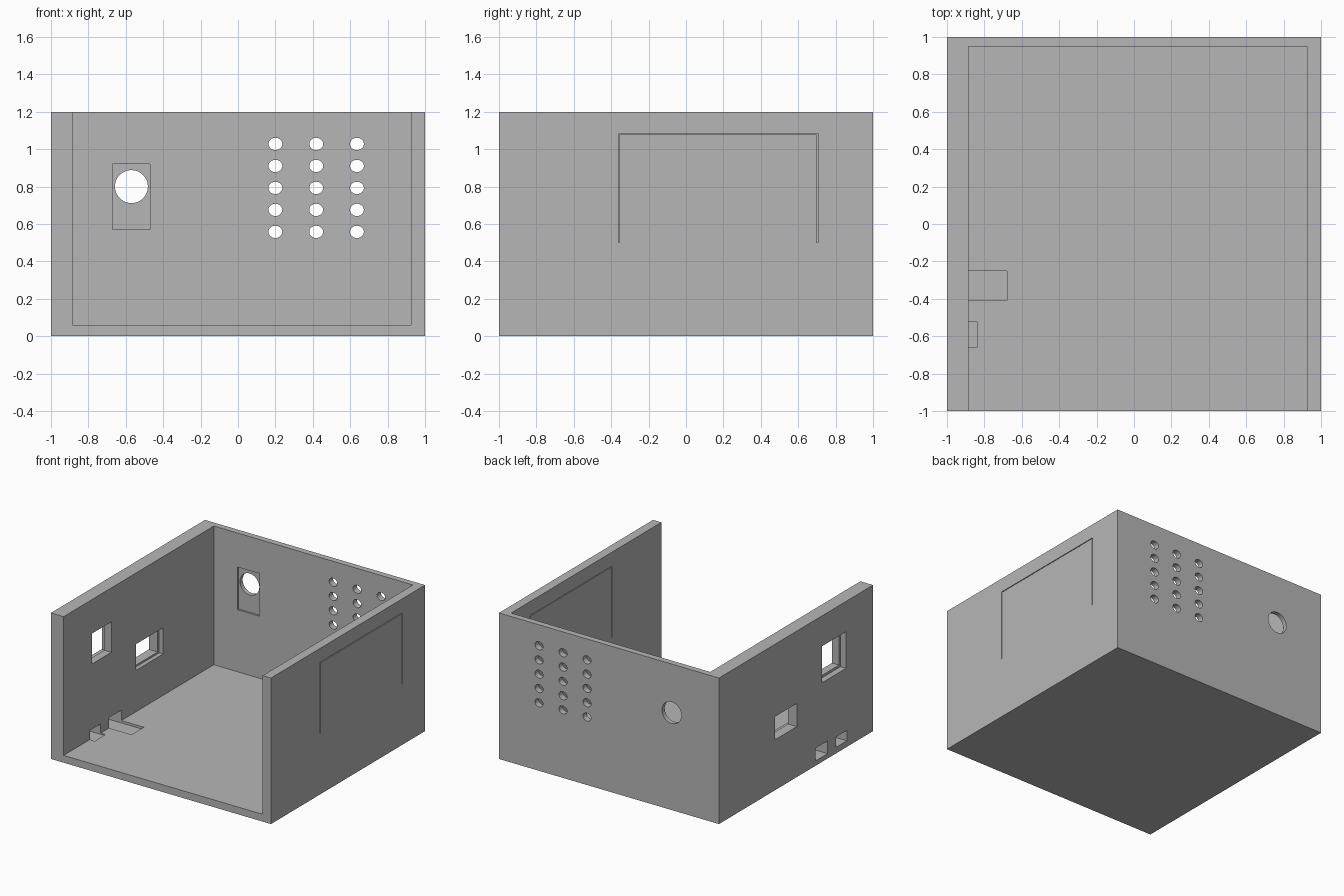
import bpy
import math

if "Cube" in bpy.data.objects:
    bpy.data.objects.remove(bpy.data.objects["Cube"], do_unlink=True)

grey = bpy.data.materials.new("plain_grey")
grey.use_nodes = True
grey.diffuse_color = (0.47, 0.47, 0.47, 1)
grey.node_tree.nodes["Principled BSDF"].inputs["Base Color"].default_value = (0.47, 0.47, 0.47, 1)


def box(name, x, y, z):
    """Box spanning the given (low, high) ranges."""
    spans = (x, y, z)
    bpy.ops.mesh.primitive_cube_add(size=1, location=[(a + b) / 2 for a, b in spans])
    ob = bpy.context.object
    ob.name = name
    ob.scale = [b - a for a, b in spans]
    bpy.ops.object.transform_apply(location=False, rotation=False, scale=True)
    return ob


def cut(cutter):
    """Subtract the cutter from the case and remove it."""
    cutter.hide_render = True
    mod = case.modifiers.new("cut", 'BOOLEAN')
    mod.operation = 'DIFFERENCE'
    mod.solver = 'EXACT'
    mod.object = cutter
    bpy.context.view_layer.objects.active = case
    bpy.ops.object.modifier_apply(modifier=mod.name)
    bpy.data.objects.remove(cutter, do_unlink=True)


def cut_box(name, x, y, z):
    cut(box(name, x, y, z))


def cut_hole(name, x, z, rx, rz, sides):
    """Elliptical hole through the back wall."""
    bpy.ops.mesh.primitive_cylinder_add(vertices=sides, radius=1, depth=0.4,
                                        location=(x, 1, z), rotation=(math.pi / 2, 0, 0))
    ob = bpy.context.object
    ob.name = name
    ob.scale = (rx, rz, 1)
    bpy.ops.object.transform_apply(location=False, rotation=True, scale=True)
    cut(ob)


# Case open at the top and the front
LEFT, RIGHT, BACK, FLOOR = -0.885, 0.925, 0.95, 0.06
case = box("case", (-1, 1), (-1, 1), (0, 1.2))
case.data.materials.clear()
case.data.materials.append(grey)
cut_box("cavity", (LEFT, RIGHT), (-1.1, BACK), (FLOOR, 1.3))

# Back wall: recessed plate seat with a round hole, and a grid of vents
cut_box("hole_recess", (-0.67, -0.47), (0.9, 0.965), (0.57, 0.92))
cut_hole("round_hole", -0.57, 0.8, 0.088, 0.088, 48)
for x in (0.2, 0.418, 0.636):
    for row in range(5):
        cut_hole("vent", x, 1.028 - row * 0.1175, 0.037, 0.033, 24)

# Side wall: upper window, countersunk outside
through = (-1.1, -0.8)
cut_box("upper_window", through, (-0.63, -0.38), (0.67, 0.92))
cut_box("upper_window_recess", (-1.1, -0.95), (-0.65, -0.34), (0.65, 0.95))

# Side wall: middle window, countersunk inside
cut_box("middle_window", through, (-0.01, 0.27), (0.415, 0.605))
cut_box("middle_window_recess", (-0.92, -0.8), (-0.06, 0.29), (0.4, 0.615))

# Low slots running through the wall into the floor
cut_box("long_slot", (-1.1, -0.68), (-0.41, -0.25), (0.04, 0.145))
cut_box("short_slot", (-1.1, -0.84), (-0.66, -0.52), (0.05, 0.135))

# Opposite side wall: thin slit around three sides of a flap
wall, gap = (0.85, 1.1), 0.006
low, high, front, back = 0.5, 1.085, -0.362, 0.705
cut_box("flap_front_slit", wall, (front, front + gap), (low, high))
cut_box("flap_back_slit", wall, (back - gap, back), (low, high))
cut_box("flap_top_slit", wall, (front, back), (high - gap, high))

# Smooth hole walls, sharp box edges
bpy.ops.object.select_all(action='DESELECT')
case.select_set(True)
bpy.context.view_layer.objects.active = case
bpy.ops.object.shade_smooth_by_angle(angle=math.radians(30))
